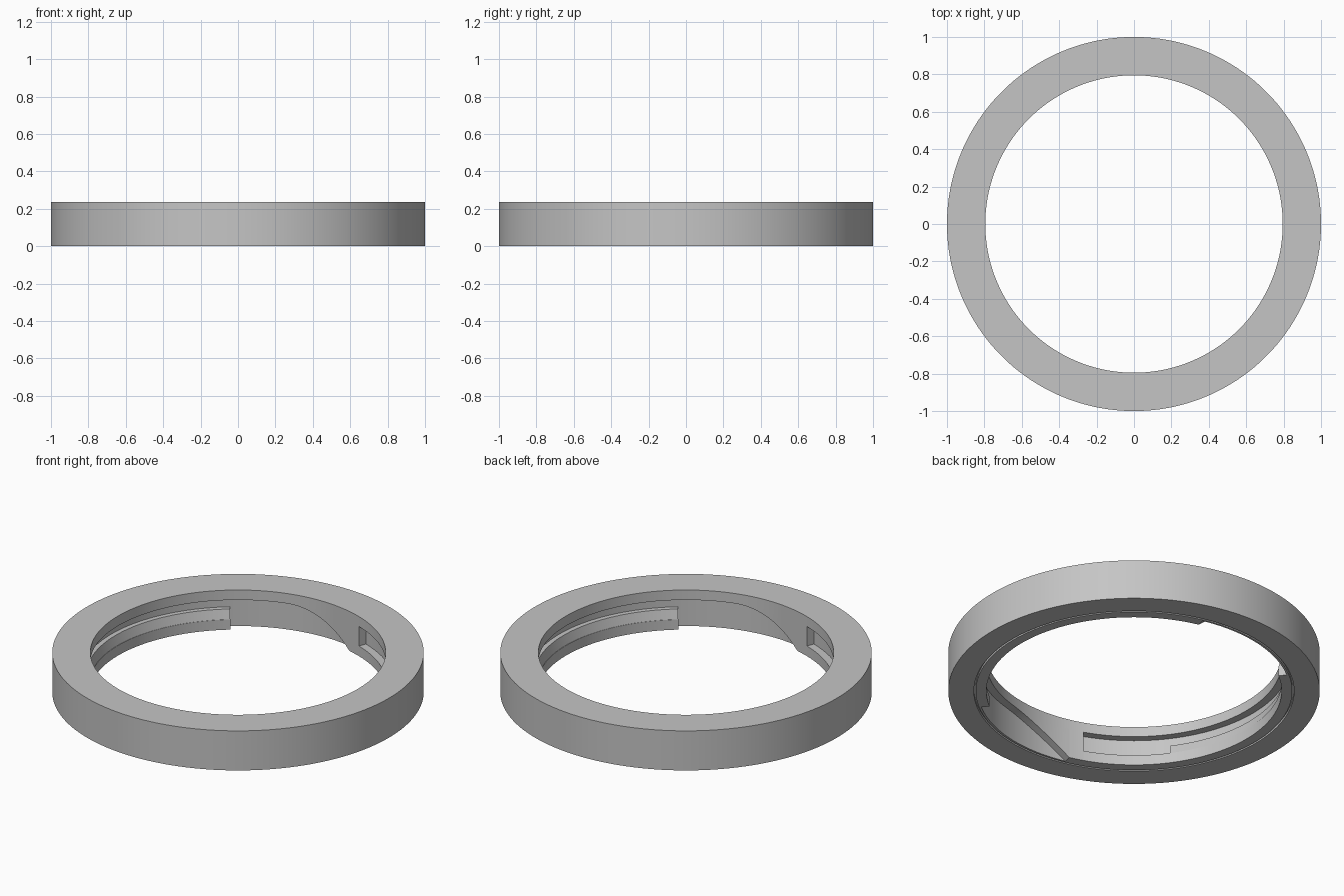
import bpy, bmesh, math

if "Cube" in bpy.data.objects:
    bpy.data.objects.remove(bpy.data.objects["Cube"])

STEP = 2                      # degrees per facet
HEIGHT, BORE, LIP_R, LIP_Z = 0.235, 0.84, 0.795, 0.176

grey = bpy.data.materials.new("plain grey")
grey.diffuse_color = (0.56, 0.56, 0.56, 1)
grey.use_nodes = True
grey.node_tree.nodes["Principled BSDF"].inputs["Base Color"].default_value = grey.diffuse_color


def sweep(name, section, start=0, end=360):
    """Sweep an (r, z) section around z; section(t) may change along the arc."""
    closed = end - start == 360
    n = (end - start) // STEP
    bm = bmesh.new()
    rings = []
    for i in range(n if closed else n + 1):
        a = math.radians(start + i * STEP)
        rings.append([bm.verts.new((r * math.cos(a), r * math.sin(a), z))
                      for r, z in section(i / n)])
    k = len(rings[0])
    for i in range(n):
        p, q = rings[i], rings[(i + 1) % len(rings)]
        for j in range(k):
            m = (j + 1) % k
            bm.faces.new((p[j], p[m], q[m], q[j]))
    if not closed:
        bm.faces.new(rings[0])
        bm.faces.new(rings[-1])
    bmesh.ops.recalc_face_normals(bm, faces=bm.faces)
    mesh = bpy.data.meshes.new(name)
    bm.to_mesh(mesh)
    bm.free()
    mesh.materials.append(grey)
    obj = bpy.data.objects.new(name, mesh)
    bpy.context.collection.objects.link(obj)
    bpy.ops.object.select_all(action='DESELECT')
    obj.select_set(True)
    bpy.context.view_layer.objects.active = obj
    bpy.ops.object.shade_smooth_by_angle(angle=math.radians(30))


def ramp(t):
    """Lip underside dropping to the stop in a curve."""
    z = LIP_Z * (1 - (1 - t) ** 2)
    return [(LIP_R, z), (BORE, z), (BORE, LIP_Z + 0.004), (LIP_R, LIP_Z + 0.004)]


# ring body: outer wall, top lip, undercut bore and a fine groove underneath
body = [(1, 0), (1, HEIGHT), (LIP_R, HEIGHT), (LIP_R, LIP_Z), (BORE, LIP_Z),
        (BORE, 0), (0.852, 0), (0.852, 0.015), (0.862, 0.015), (0.862, 0)]
sweep("ring_body", lambda t: body)

# two opposite bayonet tracks
tab = [(LIP_R, 0), (BORE, 0), (BORE, 0.06), (LIP_R, 0.06)]
ledge = [(LIP_R + 0.002, 0.06), (BORE, 0.06), (BORE, 0.115), (0.812, 0.115)]
stop = [(LIP_R, 0), (BORE, 0), (BORE, LIP_Z), (LIP_R, LIP_Z)]
for side, turn in (("left", 0), ("right", 180)):
    sweep(side + "_bayonet_tab", lambda t: tab, 128 + turn, 250 + turn)
    sweep(side + "_raised_ledge", lambda t: ledge, 128 + turn, 216 + turn)
    sweep(side + "_end_stop", lambda t: stop, 250 + turn, 256 + turn)
    sweep(side + "_lead_in_ramp", ramp, 256 + turn, 286 + turn)
